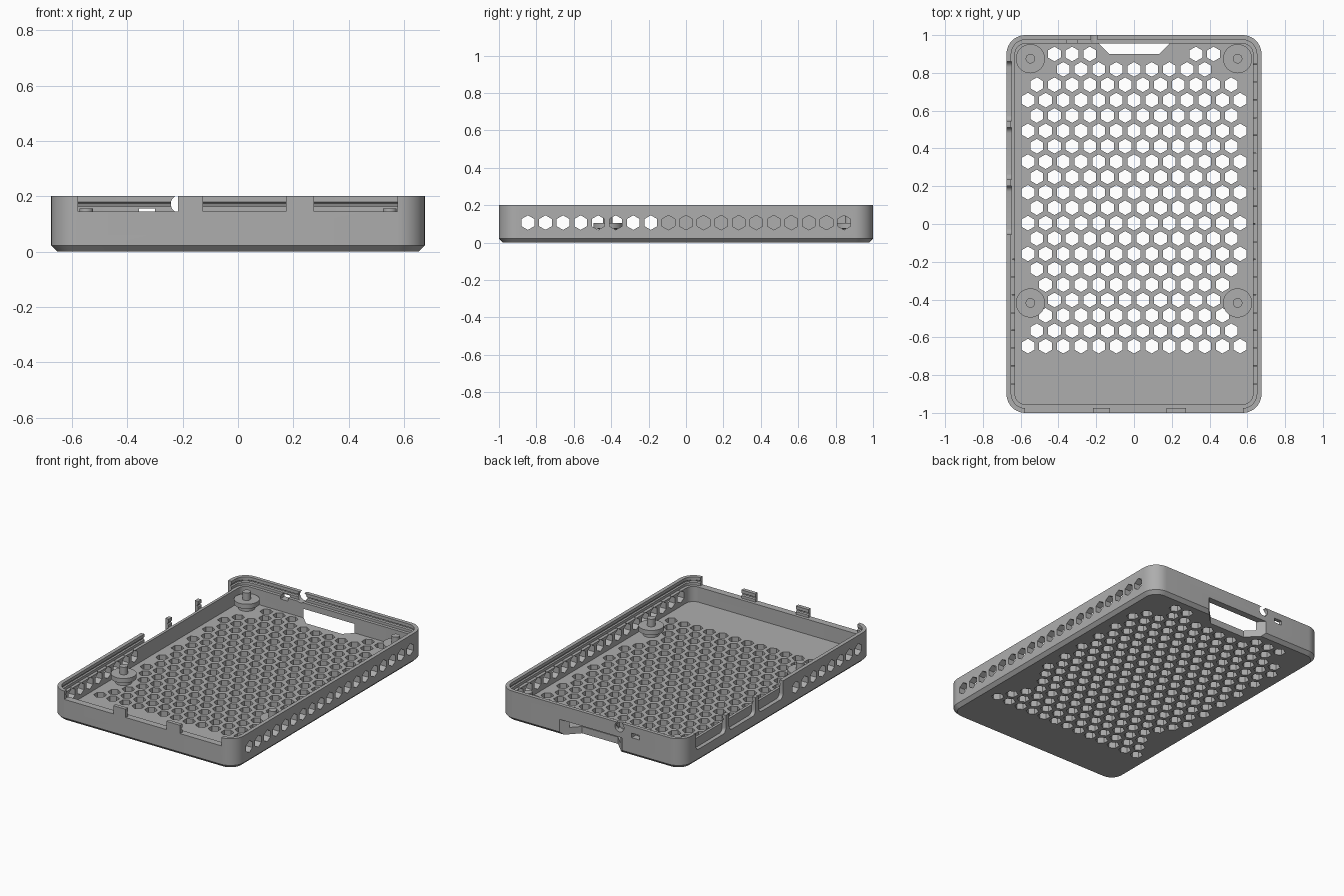
import bpy, bmesh, math
from mathutils import Vector, Matrix

cube = bpy.data.objects.get("Cube")
if cube:
    bpy.data.objects.remove(cube, do_unlink=True)

grey = bpy.data.materials.new("matte grey")
grey.use_nodes = True
grey.diffuse_color = (0.42, 0.42, 0.42, 1)
grey.node_tree.nodes["Principled BSDF"].inputs["Base Color"].default_value = (0.42, 0.42, 0.42, 1)

HX, HY, TOP = 0.675, 1.0, 0.2      # half width, half length, height
FLOOR, LEDGE = 0.045, 0.145        # floor top, lid ledge height
PITCH, HEX_R = 0.0936, 0.039       # honeycomb spacing and hole radius


def rounded(inset, z, radius=0.1, steps=10):
    """Ring of points of the case outline, moved inwards by inset."""
    r = max(radius - inset, 0.03)
    hx, hy = HX - inset - r, HY - inset - r
    ring = []
    for q, (sx, sy) in enumerate(((1, 1), (-1, 1), (-1, -1), (1, -1))):
        for i in range(steps + 1):
            a = (q + i / steps) * math.pi / 2
            ring.append(Vector((sx * hx + r * math.cos(a), sy * hy + r * math.sin(a), z)))
    return ring


def loft(bm, rings):
    """Closed solid through rings of equal length."""
    loops = [[bm.verts.new(p) for p in ring] for ring in rings]
    n = len(loops[0])
    for a, b in zip(loops, loops[1:]):
        for i in range(n):
            bm.faces.new((a[i], a[(i + 1) % n], b[(i + 1) % n], b[i]))
    bm.faces.new(loops[0][::-1])
    bm.faces.new(loops[-1])


def prism(bm, points, start, vector):
    """Extrude points (Vectors) shifted by start along vector."""
    loft(bm, [[p + start for p in points], [p + start + vector for p in points]])


def box(bm, x0, x1, y0, y1, z0, z1):
    loft(bm, [[Vector((x, y, z)) for x, y in ((x0, y0), (x1, y0), (x1, y1), (x0, y1))]
              for z in (z0, z1)])


def disc(radius, sides, axis="Z"):
    """Regular polygon with a corner upwards, facing the given axis."""
    out = []
    for i in range(sides):
        a = math.tau * i / sides + math.pi / 2
        u, v = radius * math.cos(a), radius * math.sin(a)
        out.append(Vector({"Z": (u, v, 0), "X": (0, u, v), "Y": (u, 0, v)}[axis]))
    return out


def finish(bm, name):
    bmesh.ops.recalc_face_normals(bm, faces=bm.faces)
    mesh = bpy.data.meshes.new(name)
    bm.to_mesh(mesh)
    bm.free()
    obj = bpy.data.objects.new(name, mesh)
    bpy.context.collection.objects.link(obj)
    mesh.materials.append(grey)
    return obj


def smooth(obj):
    bpy.ops.object.select_all(action="DESELECT")
    obj.select_set(True)
    bpy.context.view_layer.objects.active = obj
    bpy.ops.object.shade_smooth_by_angle(angle=math.radians(25))


def carve(body, bm, name):
    """Subtract the solids in bm from body."""
    cutter = finish(bm, name)
    cutter.hide_render = True
    bpy.context.view_layer.objects.active = body
    mod = body.modifiers.new(name, "BOOLEAN")
    mod.operation, mod.solver, mod.object = "DIFFERENCE", "EXACT", cutter
    bpy.ops.object.modifier_apply(modifier=name)
    bpy.data.objects.remove(cutter, do_unlink=True)


# Outer shell with a chamfered underside
bm = bmesh.new()
loft(bm, [rounded(0.022, 0), rounded(0, 0.022), rounded(0, TOP)])
tray = finish(bm, "tray")

# Hollow: floor pocket, ledge, and a snap groove in the rim
bm = bmesh.new()
loft(bm, [rounded(i, z) for i, z in ((0.045, FLOOR), (0.045, LEDGE), (0.025, LEDGE + 0.0005),
                                     (0.025, 0.163), (0.017, 0.168), (0.017, 0.174),
                                     (0.025, 0.179), (0.025, 0.25))])
carve(tray, bm, "hollow")

# Front rim gaps, leaving two tabs
bm = bmesh.new()
for x0, x1 in ((-0.578, -0.217), (-0.126, 0.173), (0.274, 0.577)):
    box(bm, x0, x1, -1.1, -0.94, LEDGE, 0.3)
carve(tray, bm, "front_gaps")

# Right rim gaps and the round-bottomed recesses outside them
slots = ((-0.055, 0.2), (0.235, 0.51), (0.545, 0.86))
bm = bmesh.new()
for y0, y1 in slots:
    box(bm, -0.8, -0.61, y0, y1, LEDGE, 0.3)
carve(tray, bm, "side_gaps")
bm = bmesh.new()
for y0, y1 in slots:
    r, z = 0.03, 0.085
    shape = [Vector((0, y1, 0.3)), Vector((0, y0, 0.3))]
    for cy, a0 in ((y0 + r, math.pi), (y1 - r, 1.5 * math.pi)):
        for i in range(7):
            a = a0 + i / 6 * math.pi / 2
            shape.append(Vector((0, cy + r * math.cos(a), z + r + r * math.sin(a))))
    prism(bm, shape, Vector((-0.8, 0, 0)), Vector((0.152, 0, 0)))
carve(tray, bm, "side_recesses")

# Back openings: flared bay through floor and wall, round notch, small window
bm = bmesh.new()
bay = [Vector(p) for p in ((-0.13, 0.9, 0), (0.135, 0.9, 0), (0.31, 1.08, 0), (-0.31, 1.08, 0))]
prism(bm, bay, Vector((0, 0, -0.1)), Vector((0, 0, 0.205)))
prism(bm, disc(0.033, 28, "Y"), Vector((-0.21, 0.93, 0.172)), Vector((0, 0.2, 0)))
box(bm, -0.357, -0.3, 0.93, 1.1, 0.125, 0.155)
carve(tray, bm, "back_openings")

# Honeycomb vents in the floor, kept clear of the posts and the bay
posts = [Vector((x, y)) for x in (-0.5485, 0.5485) for y in (0.875, -0.418)]
bm = bmesh.new()
for row in range(20):
    y = 0.9 - row * 0.0814
    count = 13 if row % 2 else 12
    for i in range(count):
        x = (i - (count - 1) / 2) * PITCH
        near_post = any((Vector((x, y)) - p).length < 0.0985 for p in posts)
        if near_post or (row == 0 and -0.2 < x < 0.3):
            continue
        prism(bm, disc(HEX_R, 6), Vector((x, y, -0.1)), Vector((0, 0, 0.2)))
carve(tray, bm, "floor_vents")

# Hexagonal vents along both long walls
bm = bmesh.new()
for i in range(19):
    for side in (1, -1):
        if side > 0 or i < 8:
            prism(bm, disc(HEX_R, 6, "X"), Vector((side * 0.59, (i - 9) * 0.0939, 0.107)),
                  Vector((side * 0.2, 0, 0)))
carve(tray, bm, "side_vents")
smooth(tray)

# Support posts: narrow foot, wide seat, locating pin
for i, p in enumerate(posts):
    bm = bmesh.new()
    loft(bm, [[v + Vector((p.x, p.y, z)) for v in disc(r, 40)]
              for r, z in ((0.05, 0.04), (0.05, 0.074), (0.077, 0.0745),
                           (0.077, 0.105), (0.025, 0.1052), (0.025, 0.155))])
    smooth(finish(bm, "support_post_%d" % (i + 1)))
